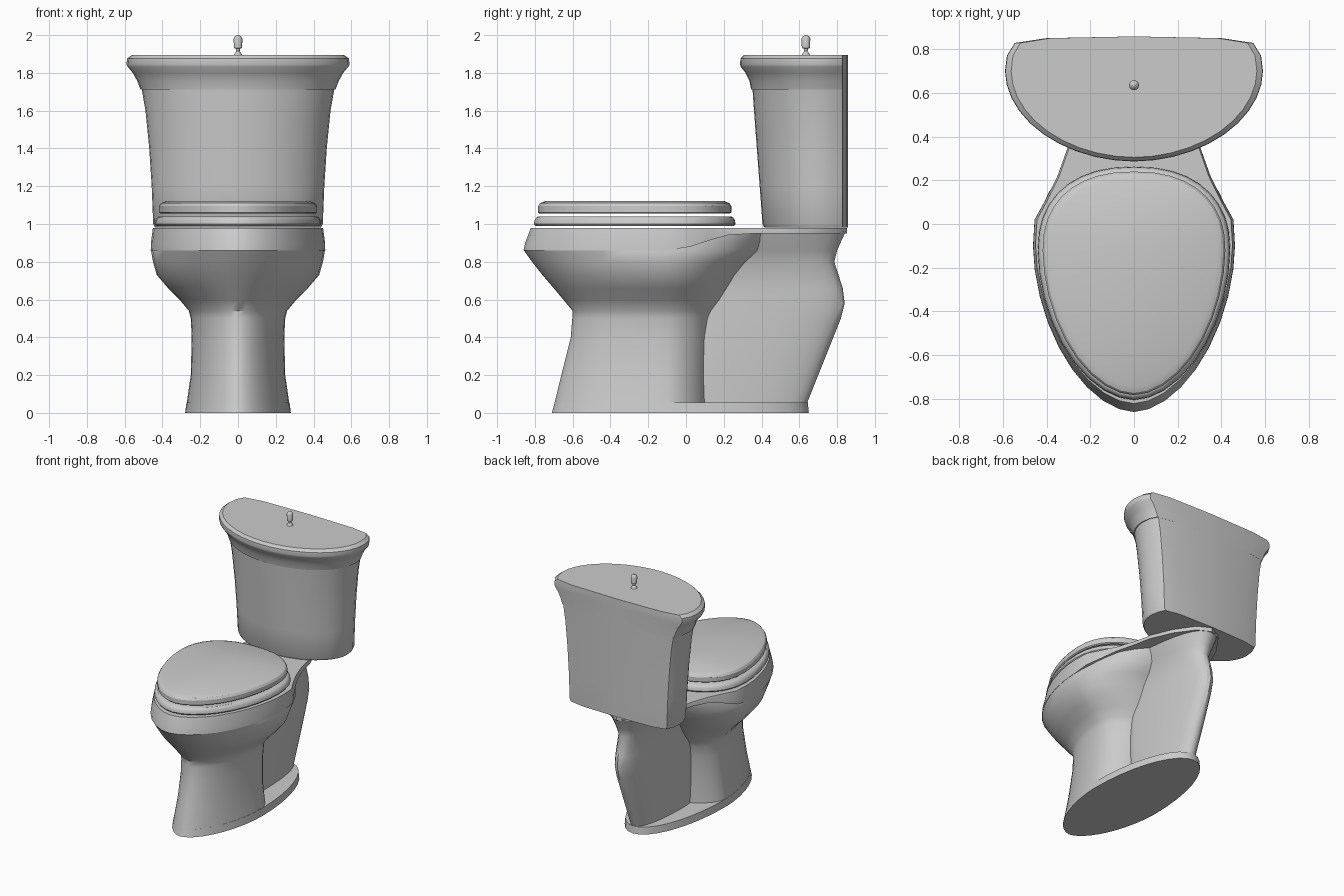
import bpy, bmesh, math
from mathutils import Vector

cube = bpy.data.objects.get("Cube")
if cube:
    bpy.data.objects.remove(cube, do_unlink=True)

# Single glazed colour
glaze = bpy.data.materials.new("grey_ceramic")
glaze.use_nodes = True
GREY = (0.6, 0.6, 0.6, 1)
glaze.diffuse_color = GREY
glaze.node_tree.nodes["Principled BSDF"].inputs["Base Color"].default_value = GREY


def mirrored(half):
    """Close a half outline that runs from front centre to back centre."""
    return half + [Vector((-p.x, p.y, p.z)) for p in half[-2:0:-1]]


def arc(w, y_tip, mid, power, steps):
    """Quarter superellipse from the tip on the axis out to the widest point."""
    pts = []
    for i in range(steps + 1):
        a = math.pi / 2 * i / steps
        x = w * math.sin(a) ** (2 / power)
        y = mid + (y_tip - mid) * max(math.cos(a), 0) ** (2 / power)
        pts.append(Vector((x, y, 0)))
    pts[0].x, pts[-1].y = 0, mid
    return pts


def egg(z, w, front, back, mid=-0.1, pf=1.8, pb=2.0, steps=9):
    half = arc(w, front, mid, pf, steps) + arc(w, back, mid, pb, steps)[-2::-1]
    for p in half:
        p.z = z
    return mirrored(half)


def loft(name, rings, angle=32):
    """Skin a stack of rings and close both ends with strips of quads."""
    bm = bmesh.new()
    rows = [[bm.verts.new(p) for p in ring] for ring in rings]
    n = len(rows[0])
    for a, b in zip(rows, rows[1:]):
        for i in range(n):
            j = (i + 1) % n
            bm.faces.new((a[i], a[j], b[j], b[i]))
    for row in (rows[0], rows[-1]):
        for i in range(n // 2):
            loop = [row[i], row[i + 1], row[n - i - 1], row[(n - i) % n]]
            bm.faces.new(list(dict.fromkeys(loop)))
    bmesh.ops.recalc_face_normals(bm, faces=bm.faces)
    mesh = bpy.data.meshes.new(name)
    bm.to_mesh(mesh)
    bm.free()
    mesh.materials.append(glaze)
    obj = bpy.data.objects.new(name, mesh)
    bpy.context.collection.objects.link(obj)
    bpy.ops.object.select_all(action='DESELECT')
    obj.select_set(True)
    bpy.context.view_layer.objects.active = obj
    bpy.ops.object.shade_smooth_by_angle(angle=math.radians(angle))
    return obj


# Foot plate
loft("foot_plate", [egg(0, .28, -.71, .65), egg(.055, .273, -.695, .645)])

# Front pedestal swelling into the bowl: z, half width, front, back
bowl = [(0, .279, -.709, .12), (.2, .25, -.66, .12), (.4, .245, -.61, .13),
        (.5, .25, -.602, .15), (.54, .26, -.60, .17), (.6, .31, -.65, .21),
        (.66, .37, -.7, .24), (.73, .43, -.76, .28), (.8, .45, -.815, .34),
        (.86, .46, -.858, .42), (.955, .41, -.78, .48)]
loft("bowl", [egg(*r, pb=1.8) for r in bowl], 40)

# Rear trapway column
trap = [(.05, .11, .64), (.3, .12, .74), (.5, .12, .82), (.58, .12, .84),
        (.66, .12, .83), (.8, .13, .785), (.86, .16, .8), (.96, .2, .845)]
loft("trapway", [egg(z, w, -.02, b, mid=.15, pb=2.3) for z, w, b in trap])


# Rim and rear deck, whose lower edge rises toward the back
def deck_ring(z, sx, sy, lift):
    half = arc(.462, -.86, -.1, 1.8, 9)
    half += [Vector((x, y, 0)) for x, y in (
        (.455, .02), (.4, .12), (.35, .22), (.3, .36),
        (.27, .5), (.2, .66), (.1, .8), (0, .852))]
    for p in half:
        t = min(max((p.y + .1) / .4, 0), 1)
        p.z = z + lift * t * t * (3 - 2 * t)
        p.x *= sx
        if p.y < 0:
            p.y *= sy
    return mirrored(half)


loft("rim_and_deck", [deck_ring(.86, 1, 1, .09), deck_ring(.9, .998, .99, .06),
                      deck_ring(.98, .975, .955, 0)])


# Seat and lid share one outline, shrunk by an inset
def seat_ring(z, inset):
    return egg(z, .44 - inset, -.805 + inset, .262 - inset,
               mid=-.12, pf=1.85, pb=2.3)


loft("seat", [seat_ring(z, i) for z, i in (
    (.99, .008), (1.0, 0), (1.02, .003), (1.034, .012), (1.04, .022))])
loft("seat_lid", [seat_ring(z, i) for z, i in (
    (1.055, .03), (1.062, .022), (1.095, .022), (1.11, .032), (1.122, .06))])


# Tank: rounded front, chamfered back corners, nearly flat back
def tank_ring(z, w, front):
    half = arc(w, front, .7, 1.95, 10)
    half += [Vector((w * k, y, 0)) for k, y in (
        (.985, .77), (.925, .828), (.68, .85), (0, .858))]
    for p in half:
        p.z = z
    return mirrored(half)


loft("tank", [tank_ring(*r) for r in (
    (.982, .44, .415), (1.0, .449, .405), (1.2, .457, .39), (1.4, .47, .375),
    (1.6, .49, .36), (1.715, .51, .352))])
loft("tank_lid", [tank_ring(*r) for r in (
    (1.712, .516, .345), (1.76, .535, .335), (1.8, .557, .315),
    (1.833, .585, .29), (1.845, .59, .286), (1.875, .588, .288),
    (1.895, .562, .305))])

# Flush knob turned from a short profile
knob = [(1.893, .024), (1.915, .009), (1.928, .011), (1.932, .022),
        (1.982, .023), (1.993, .017), (2.0, .006)]
loft("flush_knob", [egg(z, r, .635 - r, .635 + r, mid=.635, pf=2, steps=3)
                    for z, r in knob])
